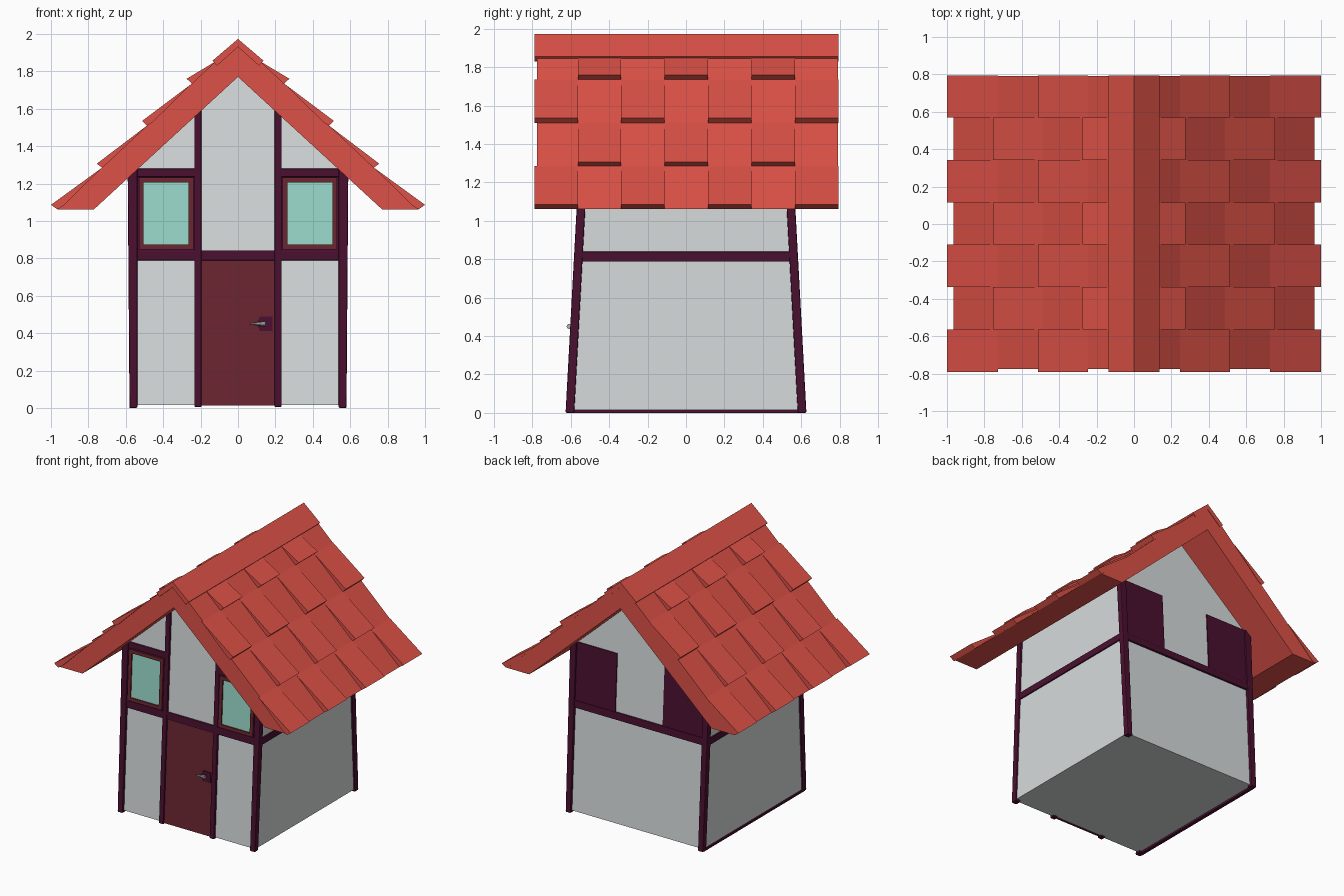
import bpy, bmesh, math

if "Cube" in bpy.data.objects:
    bpy.data.objects.remove(bpy.data.objects["Cube"])


def material(name, r, g, b):
    m = bpy.data.materials.new(name)
    m.diffuse_color = (r, g, b, 1)
    m.use_nodes = True
    m.node_tree.nodes["Principled BSDF"].inputs["Base Color"].default_value = m.diffuse_color
    return m


PLASTER = material("plaster", 0.68, 0.71, 0.71)
TIMBER = material("dark timber", 0.068, 0.005, 0.029)
ROOF = material("red roof", 0.72, 0.083, 0.063)
DOOR = material("maroon wood", 0.145, 0.018, 0.029)
GLASS = material("pale glass", 0.32, 0.69, 0.59)
METAL = material("handle metal", 0.45, 0.45, 0.45)


def add_object(name, bm, mat, bevel=0):
    bmesh.ops.recalc_face_normals(bm, faces=bm.faces)
    me = bpy.data.meshes.new(name)
    bm.to_mesh(me)
    bm.free()
    me.materials.append(mat)
    ob = bpy.data.objects.new(name, me)
    bpy.context.collection.objects.link(ob)
    if bevel:
        mod = ob.modifiers.new("soft edges", 'BEVEL')
        mod.width, mod.segments = bevel, 2
    return ob


def prism(bm, pts, near, far):
    """Extrude an x-z outline between two y functions of z."""
    a = [bm.verts.new((x, near(z), z)) for x, z in pts]
    b = [bm.verts.new((x, far(z), z)) for x, z in pts]
    bm.faces.new(a)
    bm.faces.new(b)
    for i in range(len(pts)):
        j = (i + 1) % len(pts)
        bm.faces.new((a[i], a[j], b[j], b[i]))


def wall_y(z):
    """Half depth of the house, which narrows upwards."""
    return 0.607 - 0.054 * z


def rect(x0, x1, z0, z1):
    return [(x0, z0), (x1, z0), (x1, z1), (x0, z1)]


def piece(name, outlines, mat, side, inner, outer, bevel=0):
    """Parts lying on the front (side -1) or back (side 1) sloping wall."""
    bm = bmesh.new()
    for pts in outlines:
        prism(bm, pts, lambda z: side * (wall_y(z) + inner),
              lambda z: side * (wall_y(z) + outer))
    return add_object(name, bm, mat, bevel)


def both(pts):
    return [pts, [(-x, z) for x, z in pts]]


def mirrored_outline(half):
    """Complete a symmetric outline whose first and last points are on x = 0."""
    return half + [(-x, z) for x, z in half[-2:0:-1]]


# Plaster walls with gables
bm = bmesh.new()
prism(bm, mirrored_outline([(0, 0.015), (0.57, 0.015), (0.575, 1.29), (0, 1.80)]),
      lambda z: -wall_y(z), wall_y)
add_object("plaster_walls", bm, PLASTER)

# Corner posts, cross beams and door posts
corner = [(0.538, 0), (0.58, 0), (0.59, 1.28), (0.538, 1.28)]
for label, side in (("front", -1), ("back", 1)):
    piece(label + "_corner_posts", both(corner), TIMBER, side, -0.025, 0.02, 0.006)
    piece(label + "_cross_beam", [rect(-0.56, 0.56, 0.788, 0.843)], TIMBER,
          side, -0.02, 0.015, 0.006)
    piece(label + "_upper_panels", both(rect(0.2, 0.57, 0.82, 1.278)), TIMBER,
          side, -0.01, 0.007)
piece("door_posts", both(rect(0.195, 0.233, 0.005, 1.60)), TIMBER, -1, -0.02, 0.018, 0.006)
piece("window_heads", both(rect(0.22, 0.56, 1.235, 1.28)), TIMBER, -1, -0.02, 0.015, 0.006)

# Beams along the side walls
bm = bmesh.new()
for pts in both(rect(0.555, 0.583, 0.788, 0.84)):
    prism(bm, pts, lambda z: -wall_y(z), wall_y)
add_object("side_beams", bm, TIMBER, 0.004)
bm = bmesh.new()
prism(bm, rect(-0.58, -0.555, 0.0, 0.016), lambda z: -wall_y(z), wall_y)
add_object("left_sill", bm, TIMBER)

# Windows: glass and four frame bars each
x0, x1, z0, z1, w = 0.238, 0.53, 0.848, 1.232, 0.026
bars = [rect(x0, x1, z0, z0 + w), rect(x0, x1, z1 - w, z1),
        rect(x0, x0 + w, z0 + w, z1 - w), rect(x1 - w, x1, z0 + w, z1 - w)]
piece("window_glass", both(rect(x0 + 0.01, x1 - 0.01, z0 + 0.01, z1 - 0.01)), GLASS, -1, 0, 0.011)
piece("window_frames", [p for b in bars for p in both(b)], DOOR, -1, 0, 0.02)

# Door with latch plate and handle
piece("door", [rect(-0.197, 0.197, 0.012, 0.79)], DOOR, -1, -0.01, 0.006)
piece("latch_plate", [[(0.098, 0.45), (0.118, 0.412), (0.185, 0.412),
                       (0.185, 0.488), (0.118, 0.488)]], TIMBER, -1, 0, 0.013)
bm = bmesh.new()
bmesh.ops.create_cone(bm, cap_ends=True, segments=8, radius1=0.014, radius2=0.003, depth=0.08)
handle = add_object("door_handle", bm, METAL)
handle.location = (0.105, -wall_y(0.45) - 0.025, 0.45)
handle.rotation_euler = (0, -math.pi / 2, 0)
piece("handle_stem", [rect(0.128, 0.146, 0.441, 0.459)], METAL, -1, 0, 0.03)


# Roof slab
def slab_z(x):
    return 1.965 - 0.936 * x


Y_FRONT, Y_BACK, COLUMNS = -0.79, 0.795, 7
bm = bmesh.new()
prism(bm, mirrored_outline([(0, 1.965), (0.965, 1.062), (0.77, 1.062), (0, 1.77)]),
      lambda z: Y_FRONT + 0.014, lambda z: Y_BACK - 0.003)
add_object("roof_slab", bm, ROOF)

# Ridge cap
bm = bmesh.new()
prism(bm, mirrored_outline([(0, 1.973), (0.137, 1.856), (0.112, 1.83), (0, 1.93)]),
      lambda z: Y_FRONT, lambda z: Y_BACK)
add_object("ridge_cap", bm, ROOF)

# Wedge tiles in a chequered pattern: (start x, foot x, tip x, tip z)
rows = [(0.12, 0.246, 0.275, 1.76), (0.246, 0.487, 0.512, 1.535),
        (0.487, 0.727, 0.755, 1.306), (0.727, 0.965, 1.0, 1.086)]
step = (Y_BACK - Y_FRONT) / COLUMNS
bm = bmesh.new()
for r, (start, foot, tip, tip_z) in enumerate(rows):
    for c in range(COLUMNS):
        if (r + c) % 2 == 0:
            continue
        ya = Y_FRONT + c * step
        wedge = [(start, slab_z(start)), (tip, tip_z), (foot, slab_z(foot)),
                 (foot - 0.03, slab_z(foot - 0.03) - 0.01)]
        for pts in both(wedge):
            prism(bm, pts, lambda z: ya, lambda z: ya + step)
# rows 1 and 3 fill the outer columns, rows 0 and 2 the columns between
for v in bm.verts:
    v.co.y = max(Y_FRONT, min(Y_BACK, v.co.y))
add_object("roof_tiles", bm, ROOF)
